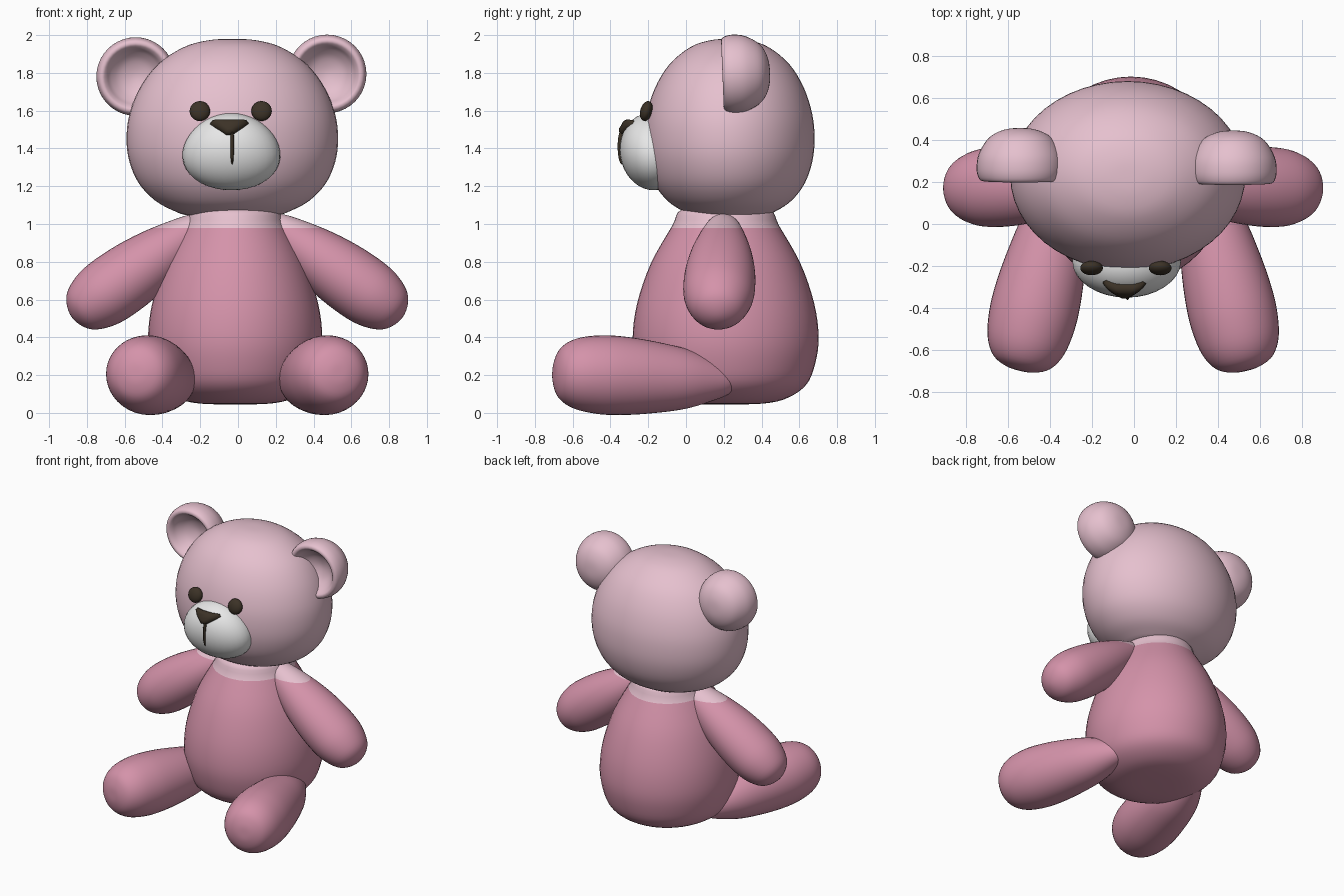
import bpy, bmesh, math
from mathutils import Matrix, Vector

cube = bpy.data.objects.get("Cube")
if cube:
    bpy.data.objects.remove(cube, do_unlink=True)


def material(name, rgb):
    m = bpy.data.materials.new(name)
    m.use_nodes = True
    m.diffuse_color = (*rgb, 1)
    m.node_tree.nodes["Principled BSDF"].inputs["Base Color"].default_value = (*rgb, 1)
    return m


rose = material("rose_pink", (0.66, 0.29, 0.40))
pale = material("pale_pink", (0.79, 0.53, 0.62))
white = material("soft_white", (0.85, 0.85, 0.85))
brown = material("dark_brown", (0.045, 0.032, 0.02))

COLLAR_Z = 0.98


def finish(name, bm, mats, collar=False):
    """Turn a bmesh into a smooth object, with a pale band above the collar height."""
    if collar:
        bmesh.ops.bisect_plane(bm, geom=bm.verts[:] + bm.edges[:] + bm.faces[:],
                               plane_co=(0, 0, COLLAR_Z), plane_no=(0, 0, 1))
        for f in bm.faces:
            f.material_index = int(f.calc_center_median().z > COLLAR_Z)
    bmesh.ops.recalc_face_normals(bm, faces=bm.faces)
    for f in bm.faces:
        f.smooth = True
    me = bpy.data.meshes.new(name)
    bm.to_mesh(me)
    bm.free()
    for m in mats:
        me.materials.append(m)
    ob = bpy.data.objects.new(name, me)
    bpy.context.collection.objects.link(ob)
    return ob


def smooth_profile(pts, steps=4):
    """Catmull-Rom curve through (radius, height) points with rounded poles."""
    p = [Vector(q) for q in pts]
    p = [Vector((-p[1].x, p[1].y))] + p + [Vector((-p[-2].x, p[-2].y))]
    out = []
    for a, b, c, d in zip(p, p[1:], p[2:], p[3:]):
        for i in range(steps):
            t = i / steps
            out.append(0.5 * (2 * b + (c - a) * t + (2 * a - 5 * b + 4 * c - d) * t * t
                              + (3 * b - a - 3 * c + d) * t ** 3))
    return out + [p[-2]]


def lathe(name, profile, matrix, mats, collar=False, segments=40):
    bm = bmesh.new()
    verts = [bm.verts.new((max(q.x, 0), 0, q.y)) for q in smooth_profile(profile)]
    edges = [bm.edges.new(e) for e in zip(verts, verts[1:])]
    bmesh.ops.spin(bm, geom=verts + edges, cent=(0, 0, 0), axis=(0, 0, 1),
                   angle=math.tau, steps=segments, use_duplicate=False)
    bmesh.ops.remove_doubles(bm, verts=bm.verts, dist=0.0005)
    bm.transform(matrix)
    return finish(name, bm, mats, collar)


def place(loc, scale=(1, 1, 1), tilt=0.0):
    return (Matrix.Translation(loc) @ Matrix.Rotation(tilt, 4, 'X')
            @ Matrix.Diagonal((*scale, 1)))


def along(start, end, flat=1.0):
    """Frame with its z axis running from start to end."""
    start, end = Vector(start), Vector(end)
    turn = (end - start).to_track_quat('Z', 'Y').to_matrix().to_4x4()
    return Matrix.Translation(start) @ turn @ Matrix.Diagonal((flat, 1, 1, 1))


def ball(name, loc, radii, mat, tilt=0.0, taper=0.0):
    bm = bmesh.new()
    bmesh.ops.create_uvsphere(bm, u_segments=32, v_segments=20, radius=1)
    for v in bm.verts:
        v.co.x *= 1 - taper * v.co.z
    bm.transform(place(loc, radii, tilt))
    return finish(name, bm, [mat])


# Body and head
lathe("body", [(0, .045), (.2, .05), (.32, .08), (.415, .15), (.46, .26), (.478, .40),
               (.455, .58), (.385, .79), (.275, .99), (.22, 1.08), (0, 1.12)],
      place((-.015, .21, 0), (.965, 1.03, 1)), [rose, pale], collar=True, segments=48)
lathe("head", [(0, 1.03), (.22, 1.043), (.31, 1.07), (.41, 1.125), (.495, 1.215), (.545, 1.33),
               (.56, 1.45), (.545, 1.58), (.49, 1.72), (.395, 1.845), (.26, 1.935),
               (.13, 1.972), (0, 1.98)],
      place((-.03, .23, 0), (1, .805, 1)), [pale], segments=48)

# Limbs and ears, one per side
arm = [(0, 0), (.05, .015), (.08, .06), (.11, .15), (.147, .3), (.17, .45),
       (.178, .6), (.168, .72), (.13, .82), (.075, .87), (0, .89)]
leg = [(0, 0), (.05, .02), (.09, .08), (.155, .26), (.19, .45), (.208, .62),
       (.208, .75), (.187, .87), (.14, .95), (.07, .985), (0, .992)]
ear = [(0, .11), (.08, .09), (.13, .05), (.155, .015), (.175, 0), (.197, .012),
       (.208, .06), (.197, .13), (.15, .205), (.08, .243), (0, .252)]
for side, s, ear_x, ear_y, ear_z in (("left", 1, .472, .193, 1.792),
                                     ("right", -1, -.542, .205, 1.778)):
    c = -.004
    lathe(side + "_arm", arm, along((c + s * .15, .2, 1.02), (c + s * .873, .165, .51), 1.07),
          [rose, pale], collar=True)
    lathe(side + "_leg", leg, along((c + s * .31, .265, .165), (c + s * .54, -.7, .215)), [rose])
    lathe(side + "_ear", ear, along((ear_x, ear_y, ear_z), (ear_x, ear_y + 1, ear_z + .04)), [pale])

# Face
ball("muzzle", (-.035, -.18, 1.383), (.258, .17, .205), white, tilt=.15, taper=.1)
for side, x in (("left", .125), ("right", -.202)):
    ball(side + "_eye", (x, -.21, 1.598), (.054, .032, .054), brown, tilt=-.28)
ball("mouth_line", (-.031, -.338, 1.41), (.011, .024, .095), brown)

# Nose: rounded triangle wrapped back around the muzzle
half = [(.045, .046), (.088, .052), (.102, .036), (.075, .005), (.045, -.02), (.018, -.042)]
outline = half + [(-x, z) for x, z in reversed(half)]
bm = bmesh.new()
rings = []
for depth, grow in ((.04, 1), (-.008, 1), (-.022, .85), (-.03, .5)):
    rings.append([bm.verts.new((x * grow, depth + 2.5 * (x * grow) ** 2, z * grow))
                  for x, z in outline])
for a, b in zip(rings, rings[1:]):
    for i in range(len(a)):
        j = (i + 1) % len(a)
        bm.faces.new((a[i], a[j], b[j], b[i]))
bm.faces.new(rings[0])
bm.faces.new(rings[-1])
bm.transform(place((-.045, -.318, 1.51), tilt=-.5))
finish("nose", bm, [brown])
